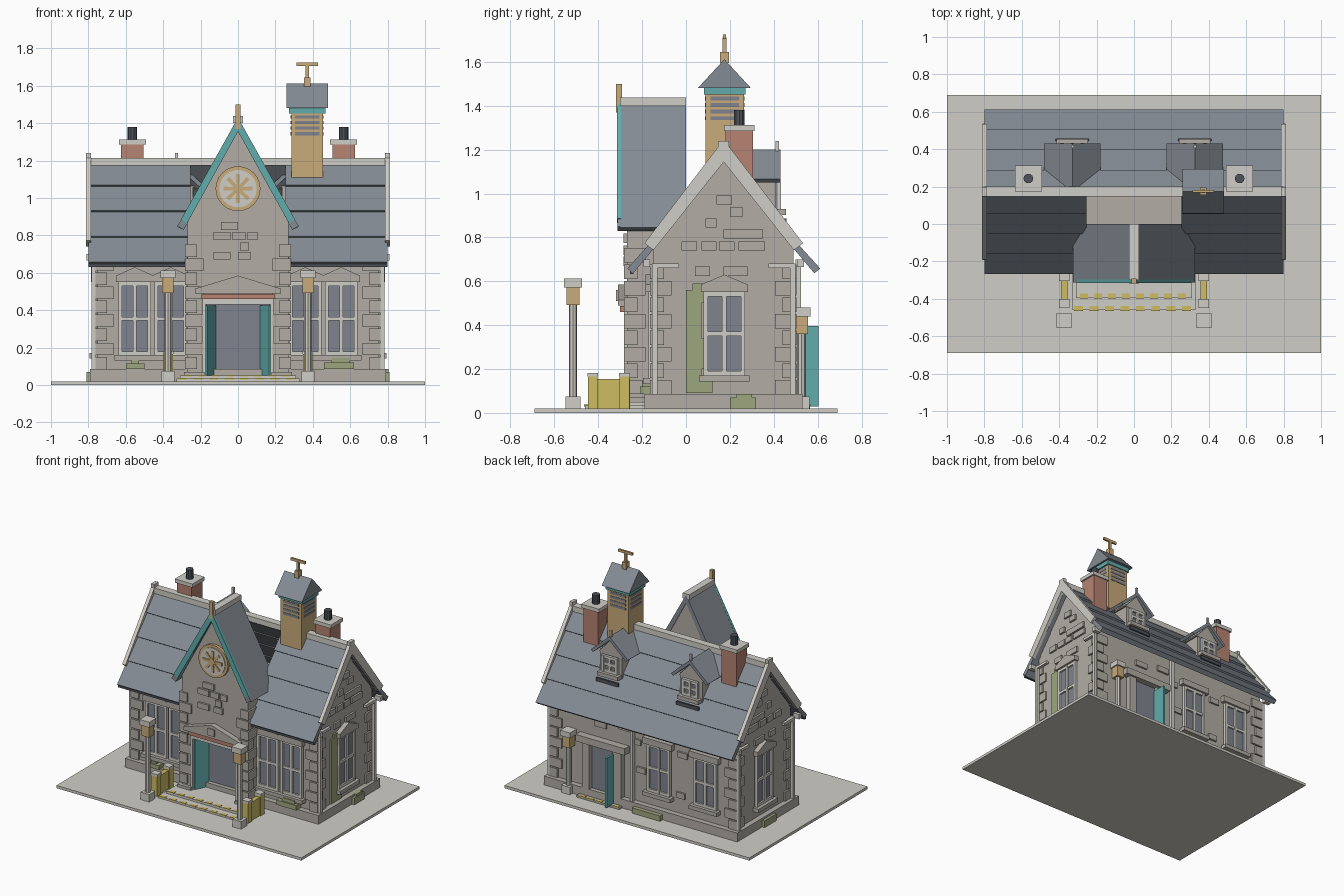
import bpy, bmesh, math
from mathutils import Vector

if "Cube" in bpy.data.objects:
    bpy.data.objects.remove(bpy.data.objects["Cube"])


def lin(c):
    c /= 255
    return c / 12.92 if c < 0.04045 else ((c + 0.055) / 1.055) ** 2.4


COLOURS = dict(stone=(178, 173, 165), trim=(208, 206, 198), slate=(132, 139, 147), teal=(98, 172, 172),
               tan=(200, 171, 122), yellow=(205, 188, 98), brick=(182, 131, 113), moss=(158, 166, 126),
               glass=(128, 132, 143), charcoal=(78, 83, 91))
MATS = {}
for n, c in COLOURS.items():
    MATS[n] = bpy.data.materials.new(n)
    MATS[n].diffuse_color = (*map(lin, c), 1)

parts = {}
AXES = {'x': lambda u, v, d: (d, u, v), 'y': lambda u, v, d: (u, d, v), 'z': lambda u, v, d: (u, v, d)}
# wall mappings: u along the wall, v up, d outwards
WALLS = {'front': lambda u, v, d: (u, -.15 - d, v), 'tower': lambda u, v, d: (u, -.27 - d, v),
         'back': lambda u, v, d: (u, .49 + d, v), 'right': lambda u, v, d: (.75 + d, u, v),
         'left': lambda u, v, d: (-.75 - d, u, v), 'dormer': lambda u, v, d: (u, .41 + d, v)}


def prism(name, mat, plane, pts, d0, d1):
    """Extrude a 2D outline and add it to the named part."""
    bm = parts.setdefault((name, mat), bmesh.new())
    f = AXES.get(plane) or WALLS[plane]
    a = [bm.verts.new(f(u, v, d0)) for u, v in pts]
    b = [bm.verts.new(f(u, v, d1)) for u, v in pts]
    bm.faces.new(a)
    bm.faces.new(b[::-1])
    for i in range(len(a)):
        j = (i + 1) % len(a)
        bm.faces.new((a[j], a[i], b[i], b[j]))


def slab(name, mat, plane, u0, u1, v0, v1, d0, d1):
    prism(name, mat, plane, [(u0, v0), (u1, v0), (u1, v1), (u0, v1)], d0, d1)


def box(name, mat, x0, x1, y0, y1, z0, z1):
    slab(name, mat, 'z', x0, x1, y0, y1, z0, z1)


def cbox(name, mat, x, y, w, d, z0, z1):
    box(name, mat, x - w / 2, x + w / 2, y - d / 2, y + d / 2, z0, z1)


def disc(r, n, u=0, v=0):
    return [(u + r * math.cos(2 * math.pi * i / n), v + r * math.sin(2 * math.pi * i / n)) for i in range(n)]


def window(wall, u, w, z0, z1, hood=True):
    h, b = w / 2, .02
    slab('window_glass', 'glass', wall, u - h, u + h, z0, z1, 0, .008)
    for x in (u - h + b / 2, u, u + h - b / 2):
        slab('window_frame', 'trim', wall, x - b / 2, x + b / 2, z0, z1, 0, .022)
    for z in (z0 + b / 2, (z0 + z1) / 2, z1 - b / 2):
        slab('window_frame', 'trim', wall, u - h, u + h, z - b / 2, z + b / 2, 0, .02)
    slab('window_sill', 'stone', wall, u - h - .02, u + h + .02, z0 - .028, z0, 0, .045)
    if hood:
        e = h + .012
        prism('window_hood', 'stone', wall, [(u - e, z1), (u + e, z1), (u + e, z1 + .035), (u, z1 + .08),
                                             (u - e, z1 + .035)], 0, .035)


def bricks(wall, rows):
    for u0, u1, z in rows:
        slab('raised_bricks', 'stone', wall, u0, u1, z, z + .042, 0, .014)


# ground and plinth
box('ground_slab', 'trim', -1, 1, -.69, .69, 0, .02)
box('plinth', 'stone', -.79, .79, -.19, .53, .02, .085)
for s in (-1, 1):
    cbox('tower_plinth', 'stone', s * .235, -.23, .11, .13, .02, .07)

# main body and gable ends
box('main_walls', 'stone', -.75, .75, -.15, .49, .02, .72)
for wall in ('left', 'right'):
    prism('gable_end', 'stone', wall, [(-.15, .68), (.49, .68), (.49, .77), (.17, 1.17), (-.15, .77)], -.05, 0)

# entrance tower with a doorway notch
prism('tower_front', 'stone', 'y', [(-.27, .02), (-.19, .02), (-.19, .46), (.19, .46), (.19, .02), (.27, .02),
                                    (.27, .87), (0, 1.39), (-.27, .87)], -.27, -.15)
prism('tower_rear', 'stone', 'y', [(-.27, .5), (.27, .5), (.27, .87), (0, 1.39), (-.27, .87)], -.15, -.005)

# main roof in lapped rows
def roof_pt(s, t, off):
    return .172 + s * (.43 * t + .79 * off), 1.2 - .55 * t + .61 * off

for s in (-1, 1):
    for i in range(4):
        a, b = i / 4, (i + 1) / 4
        quad = [roof_pt(s, a, 0), roof_pt(s, b, .013), roof_pt(s, b, -.022), roof_pt(s, a, -.028)]
        for x0, x1 in ([(-.8, .8)] if s > 0 else [(-.8, -.255), (.255, .8)]):
            prism('main_roof', 'slate', 'x', quad, x0, x1)
    # trim boards up the gable ends
    for x in (-.8, .8):
        prism('gable_board', 'trim', 'x', [roof_pt(s, 0, .028), roof_pt(s, .8, .022), roof_pt(s, .8, -.03),
                                           roof_pt(s, 0, -.035)], x - .013, x + .013)
        cbox('gable_foot', 'trim', x * .98, .172 + s * .35, .05, .03, .665, .7)
        cbox('gable_tip', 'trim', x, .172, .026, .05, 1.17, 1.24)
box('ridge_cap', 'trim', -.8, .8, .147, .2, 1.175, 1.215)
box('gutter', 'charcoal', -.8, -.27, -.255, -.24, .632, .655)
box('gutter', 'charcoal', .27, .8, -.255, -.24, .632, .655)

# tower roof, boards and finial
for s in (-1, 1):
    prism('tower_roof', 'slate', 'y', [(0, 1.43), (s * .325, .845), (s * .29, .83), (0, 1.37)], -.3, 0)
    prism('tower_gable_board', 'teal', 'y', [(0, 1.43), (s * .305, .885), (s * .272, .865), (0, 1.355)], -.315, -.296)
    prism('tower_board_foot', 'slate', 'y', [(s * .30, .89), (s * .325, .85), (s * .29, .83), (s * .268, .868)],
          -.313, -.29)
box('tower_ridge', 'trim', -.027, .027, -.3, 0, 1.4, 1.438)
cbox('tower_finial', 'tan', 0, -.305, .025, .026, 1.37, 1.5)

# clock
prism('clock_ring', 'tan', 'tower', disc(.12, 24, 0, 1.05), 0, .02)
prism('clock_face', 'trim', 'tower', disc(.1, 24, 0, 1.05), .02, .025)
for i in range(8):
    a = i * math.pi / 4
    c, n = Vector((math.cos(a), math.sin(a))), Vector((-math.sin(a), math.cos(a)))
    o = Vector((0, 1.05))
    prism('clock_spokes', 'tan', 'tower', [tuple(o + n * .008), tuple(o + c * .078 + n * .011),
                                           tuple(o + c * .078 - n * .011), tuple(o - n * .008)], .025, .032)
prism('clock_hub', 'tan', 'tower', disc(.022, 12, 0, 1.05), .025, .035)

# front doorway
slab('door_glass', 'glass', 'front', -.17, .17, .05, .45, 0, .01)
for s in (-1, 1):
    prism('front_door', 'teal', 'z', [(s * .178, -.262), (s * .165, -.266), (s * .118, -.168), (s * .131, -.162)],
          .05, .425)
    slab('door_jamb', 'trim', 'tower', s * .19, s * .175, .05, .46, -.02, .012)
slab('door_jamb', 'trim', 'tower', -.19, .19, .43, .46, -.02, .012)
slab('door_lintel', 'brick', 'tower', -.195, .195, .46, .488, 0, .03)
prism('door_hood', 'stone', 'tower', [(-.23, .49), (.23, .49), (.23, .515), (0, .585), (-.23, .515)], 0, .04)
slab('door_keystone', 'stone', 'tower', -.028, .028, .51, .56, .04, .048)

# steps with hazard dashes and side walls
box('step', 'trim', -.33, .33, -.46, -.15, .02, .034)
box('step', 'trim', -.31, .31, -.395, -.15, .03, .05)
for y, z, w in ((-.45, .034, .33), (-.383, .05, .3)):
    for i in range(8):
        x = -w + .01 + i * w / 4
        box('step_dash', 'yellow', x, x + w / 7, y - .014, y + .012, z - .004, z + .004)
for s in (-1, 1):
    cbox('step_wall', 'yellow', s * .372, -.35, .035, .19, .02, .155)
    for y in (-.425, -.28):
        cbox('step_post', 'yellow', s * .372, y, .05, .045, .02, .165)
        cbox('step_post_cap', 'trim', s * .372, y, .056, .05, .165, .182)


# lamp posts
def lamp(x, y, top):
    cbox('lamp_base', 'trim', x, y, .07, .07, .02, .075)
    prism('lamp_post', 'trim', 'z', disc(.019, 8, x, y), .07, top - .12)
    cbox('lantern', 'tan', x, y, .06, .06, top - .12, top - .04)
    cbox('lamp_cap', 'trim', x, y, .08, .08, top - .04, top)

lamp(-.375, -.515, .612)
lamp(.375, -.515, .612)
lamp(.59, .527, .48)

# windows
for s in (-1, 1):
    window('front', s * .552, .175, .16, .55)
    window('front', s * .36, .175, .16, .55)
for wall in ('left', 'right'):
    window(wall, .175, .19, .17, .55)
for u in (-.13, -.51):
    window('back', u, .19, .19, .54, False)
    slab('window_lintel', 'stone', 'back', u - .12, u + .12, .54, .585, 0, .035)

# back doorway with open door
slab('back_door_glass', 'glass', 'back', .22, .43, .03, .43, 0, .009)
for u0, u1 in ((.16, .23), (.42, .48)):
    slab('back_door_jamb', 'stone', 'back', u0, u1, .02, .43, 0, .04)
slab('back_door_hood', 'stone', 'back', .12, .52, .42, .47, 0, .055)
box('back_door', 'teal', .222, .237, .5, .605, .03, .395)
box('back_step', 'stone', .15, .5, .5, .565, .02, .034)
for i in range(5):
    box('back_step_dash', 'yellow', .16 + i * .068, .2 + i * .068, .545, .567, .03, .038)

# corner stones
for cx, cy, top in [(sx * .75, cy, .68) for sx in (-1, 1) for cy in (-.15, .49)] + [(-.27, -.27, .8), (.27, -.27, .8)]:
    ix = -1 if cx > 0 else 1
    iy = -1 if cy > .2 else 1
    k = 0
    while .085 + k * .075 < top - .06:
        lx, ly = (.085, .05) if k % 2 else (.05, .085)
        z = .085 + k * .075
        box('corner_stones', 'stone', cx - ix * .013, cx + ix * lx, cy - iy * .013, cy + iy * ly, z, z + .066)
        k += 1

# drainpipes
for s in (-1, 1):
    for y in (-.143, .487):
        cbox('drainpipe', 'trim', s * .772, y, .022, .024, .085, .68)
        cbox('drain_head', 'trim', s * .772, y + (.05 if y < 0 else -.05), .02, .12, .66, .68)
cbox('drainpipe', 'trim', .08, .512, .024, .024, .06, .7)

# raised bricks
bricks('tower', [(-.09, 0, .83), (-.13, -.04, .775), (-.03, .04, .775), (.05, .105, .775), (.01, .06, .72),
                 (-.13, -.04, .67), (.0, .07, .67)])
for wall in ('left', 'right'):
    bricks(wall, [(.04, .11, .625), (.17, .28, .625), (-.02, .05, .74), (.07, .14, .74), (.15, .22, .74),
                  (.24, .36, .74), (.17, .22, .795), (.22, .35, .795), (.09, .14, .845), (.14, .21, .95),
                  (.2, .26, .895)])
bricks('back', [(.02, .07, .5), (.1, .2, .58), (.3, .4, .55), (-.36, -.28, .5), (-.34, -.27, .2), (-.02, .05, .3)])

# chimneys
for s in (-1, 1):
    x, y = s * .565, .243
    cbox('chimney', 'brick', x, y, .12, .125, 1.02, 1.288)
    cbox('chimney_cap', 'trim', x, y, .145, .14, 1.285, 1.312)
    prism('chimney_pot', 'charcoal', 'z', disc(.026, 10, x, y), 1.31, 1.38)

# bell turret with louvres and vane
cbox('turret', 'tan', .37, .177, .17, .175, 1.1, 1.455)
for i in range(4):
    z = 1.335 + i * .03
    cbox('turret_louvre', 'glass', .37, .177, .13, .181, z, z + .017)
    cbox('turret_louvre', 'glass', .37, .177, .176, .13, z, z + .017)
cbox('turret_band', 'teal', .37, .177, .195, .19, 1.452, 1.482)
prism('turret_roof', 'slate', 'x', [(.055, 1.482), (.295, 1.482), (.175, 1.612)], .258, .482)
cbox('vane_base', 'tan', .37, .175, .035, .04, 1.595, 1.645)
cbox('vane_post', 'tan', .37, .175, .018, .018, 1.64, 1.71)
cbox('vane_arm', 'tan', .37, .175, .115, .014, 1.705, 1.724)

# back dormers
for x in (-.33, .325):
    box('dormer_walls', 'stone', x - .09, x + .09, .25, .41, .85, 1.08)
    prism('dormer_gable', 'stone', 'y', [(x - .1, 1.06), (x + .1, 1.06), (x, 1.17)], .25, .412)
    for s in (-1, 1):
        prism('dormer_roof', 'slate', 'y', [(x, 1.2), (x + s * .152, 1.065), (x + s * .135, 1.05), (x, 1.17)], .2, .43)
    window('dormer', x, .13, .93, 1.05, False)
    cbox('dormer_finial', 'trim', x, .415, .016, .016, 1.17, 1.24)
    prism('snow_bar', 'charcoal', 'x', [(.445, .86), (.457, .86), (.457, .885), (.445, .885)], x - .09, x + .09)

# moss and ivy
for u0, u1, z0, z1 in ((0, .07, .09, .56), (.06, .12, .09, .16), (.03, .08, .5, .59), (.05, .1, .2, .34)):
    slab('ivy', 'moss', 'right', u0, u1, z0, z1, 0, .012)
box('moss', 'moss', -.6, -.5, -.21, -.15, .085, .115)
box('moss', 'moss', -.57, -.53, -.2, -.15, .11, .13)
box('moss', 'moss', .46, .62, -.21, -.15, .085, .12)
box('moss', 'moss', .5, .6, -.2, -.15, .115, .145)
box('moss', 'moss', .77, .81, .2, .32, .02, .07)
box('moss', 'moss', .77, .805, .23, .3, .06, .085)
box('moss', 'moss', -.81, -.77, .1, .24, .02, .07)
box('moss', 'moss', -.18, .05, .52, .56, .02, .06)

# turn every part into an object
for (name, mat), bm in parts.items():
    bmesh.ops.recalc_face_normals(bm, faces=bm.faces)
    me = bpy.data.meshes.new(name)
    bm.to_mesh(me)
    bm.free()
    me.materials.append(MATS[mat])
    bpy.context.collection.objects.link(bpy.data.objects.new(name, me))

for m in bpy.data.materials:
    if m.users and not m.is_grease_pencil:
        m.use_nodes = True
        m.node_tree.nodes["Principled BSDF"].inputs["Base Color"].default_value = m.diffuse_color
